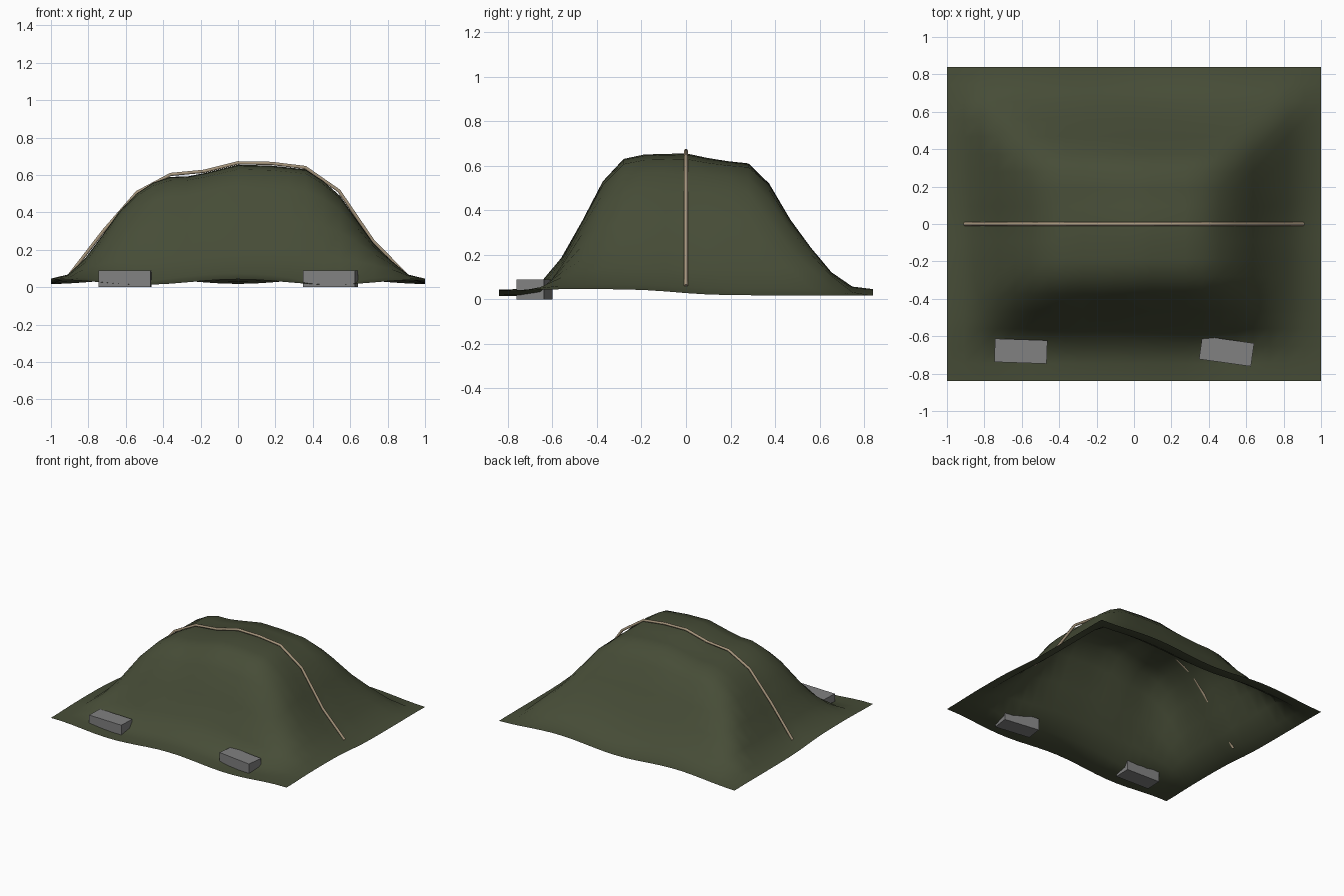
import bpy, bmesh, math
from math import cos, exp, tanh, pi

if "Cube" in bpy.data.objects:
    bpy.data.objects.remove(bpy.data.objects["Cube"])

def mat(name, c):
    m = bpy.data.materials.new(name)
    m.diffuse_color = (*c, 1)
    m.use_nodes = True
    m.node_tree.nodes["Principled BSDF"].inputs["Base Color"].default_value = m.diffuse_color
    return m

def interp(pts, t):
    for (a, za), (b, zb) in zip(pts, pts[1:]):
        if t <= b + 1e-6:
            return za + (zb - za) * (t - a) / (b - a)
    return pts[-1][1]

# silhouettes of the draped heap along x and along y
PX = [(-1, .012), (-.91, .04), (-.82, .14), (-.727, .275), (-.636, .405), (-.545, .50),
      (-.455, .56), (-.364, .59), (-.27, .592), (-.18, .61), (0, .655), (.18, .65), (.364, .63),
      (.455, .57), (.545, .49), (.636, .36), (.727, .23), (.82, .13), (.91, .04), (1, .012)]
PY = [(-.84, .008), (-.747, .012), (-.653, .045), (-.56, .175), (-.467, .35), (-.373, .53),
      (-.28, .63), (-.187, .65), (0, .655), (.14, .625), (.28, .61), (.373, .52), (.467, .36),
      (.56, .23), (.653, .10), (.747, .025), (.84, .012)]
BRICKS = [(-.605, -.68, -2), (.495, -.68, -8)]
TOP = .655

def height(x, y):
    u, v = interp(PX, x) / TOP, interp(PY, y) / TOP
    p = 2.8 + 2.0 * tanh(4 * y)          # fuller corners at the back
    h = TOP * (u ** -p + v ** -p - 1) ** (-1 / p)
    for bx, by, _ in BRICKS:             # sheet pressed down beneath each brick
        h *= 1 - .8 * exp(-((x - bx) / .2) ** 2 - ((y - by) / .08) ** 2)
    # groove where the rope bites into the sides
    if abs(y) < .01 and .4 < abs(x) < .85:
        h -= .012
    # loose wavy hem fading out up the slope
    wave = .021 - .015 * cos(2 * pi * x) * tanh(6 * (y + .05))
    return h + wave * max(0, 1 - h / .25)

# tarp sheet
NX, NY = 22, 18
bm = bmesh.new()
g = [[None] * (NY + 1) for _ in range(NX + 1)]
for i in range(NX + 1):
    for j in range(NY + 1):
        x, y = -1 + 2 * i / NX, -.84 + 1.68 * j / NY
        g[i][j] = bm.verts.new((x, y, height(x, y)))
for i in range(NX):
    for j in range(NY):
        f = bm.faces.new((g[i][j], g[i + 1][j], g[i + 1][j + 1], g[i][j + 1]))
        f.smooth = True
me = bpy.data.meshes.new("tarp")
bm.to_mesh(me)
bm.free()
me.materials.append(mat("olive_canvas", (.062, .073, .038)))
tarp = bpy.data.objects.new("tarp", me)
bpy.context.collection.objects.link(tarp)

# rope across the ridge
path = [(-.905, .06), (-.72, .30), (-.54, .507), (-.36, .603), (-.18, .62), (0, .665),
        (.18, .662), (.36, .64), (.54, .515), (.72, .25), (.905, .06)]
cu = bpy.data.curves.new("rope", 'CURVE')
cu.dimensions = '3D'
cu.bevel_depth = .01
cu.bevel_resolution = 1
cu.use_fill_caps = True
sp = cu.splines.new('POLY')
sp.points.add(len(path) - 1)
for q, (x, z) in zip(sp.points, path):
    q.co = (x, 0, z, 1)
cu.materials.append(mat("hemp", (.38, .30, .20)))
bpy.context.collection.objects.link(bpy.data.objects.new("rope", cu))

# two bricks weighing down the front hem
stone = mat("stone", (.22, .22, .22))
for n, (x, y, a) in enumerate(BRICKS):
    bpy.ops.mesh.primitive_cube_add(size=1, location=(x, y, .045), rotation=(0, 0, math.radians(a)))
    b = bpy.context.object
    b.name = "brick_%d" % (n + 1)
    b.scale = (.28, .125, .09)
    b.data.materials.append(stone)
